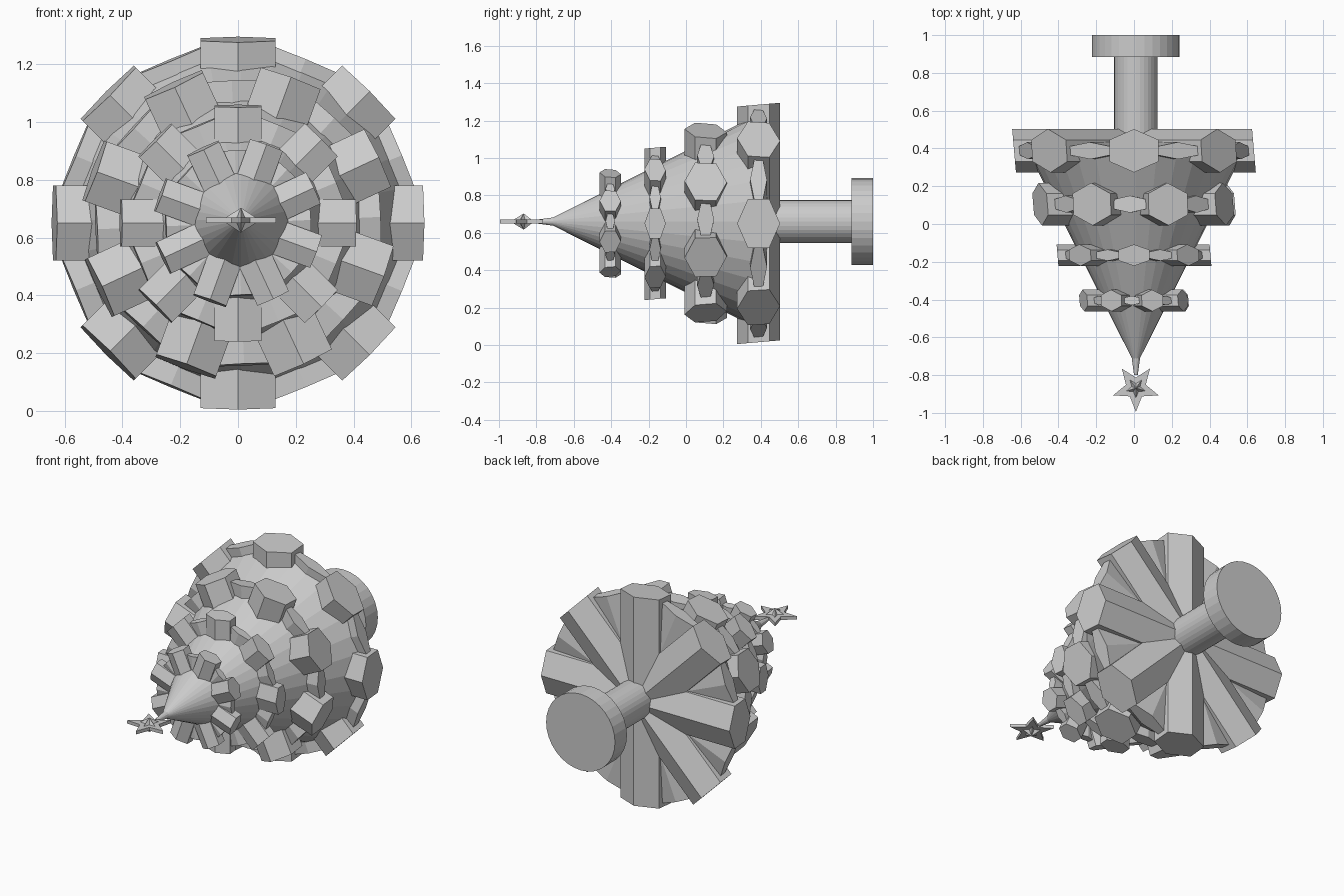
import bpy, bmesh
from math import sin, cos, pi, radians
from mathutils import Vector

if "Cube" in bpy.data.objects:
    bpy.data.objects.remove(bpy.data.objects["Cube"], do_unlink=True)

grey = bpy.data.materials.new("plain grey")
grey.use_nodes = True
GREY = (0.6, 0.6, 0.6, 1)
grey.diffuse_color = GREY
grey.node_tree.nodes["Principled BSDF"].inputs["Base Color"].default_value = GREY

AXIS = Vector((0.01, 0, 0.66))      # trunk, cone and star axis, along y
HUB = Vector((0, 0, 0.65))          # centre of the branch bars


def finish(name, bm):
    bmesh.ops.recalc_face_normals(bm, faces=bm.faces)
    mesh = bpy.data.meshes.new(name)
    bm.to_mesh(mesh)
    bm.free()
    mesh.materials.append(grey)
    obj = bpy.data.objects.new(name, mesh)
    bpy.context.collection.objects.link(obj)


def bridge(bm, a, b):
    """Close a prism between two matching loops."""
    for i in range(len(a)):
        j = (i + 1) % len(a)
        bm.faces.new((a[i], a[j], b[j], b[i]))
    bm.faces.new(a)
    bm.faces.new(b[::-1])


def turned(name, y0, r0, y1, r1, sides=32):
    """Cylinder or cone frustum along y."""
    bm = bmesh.new()
    rings = [[bm.verts.new(AXIS + Vector((r * cos(2 * pi * i / sides), y, r * sin(2 * pi * i / sides))))
              for i in range(sides)] for y, r in ((y0, r0), (y1, r1))]
    bridge(bm, *rings)
    finish(name, bm)


def bars(name, y, half_depth, half_width, reach, start):
    """Four hexagonal bars through the hub, giving eight branch ends."""
    bm = bmesh.new()
    for k in range(4):
        a = radians(start + 45 * k)
        along = Vector((cos(a), 0, sin(a)))
        across = Vector((-sin(a), 0, cos(a)))
        ends = []
        for side in (-1, 1):
            ring = []
            for i in range(6):
                t = i * pi / 3
                dy = half_depth * cos(t)
                w = half_width * sin(t) / sin(pi / 3)
                ring.append(bm.verts.new(HUB + along * (side * reach + 0.087 * dy)
                                         + across * w + Vector((0, y + dy, 0))))
            ends.append(ring)
        bridge(bm, *ends)
    finish(name, bm)


def star_ring(bm, y, outer, inner, z):
    ring = []
    for i in range(10):
        r = inner if i % 2 else outer
        t = -pi / 2 + i * pi / 5
        ring.append(bm.verts.new(AXIS + Vector((r * cos(t), y + r * sin(t), z))))
    return ring


# Tree body, trunk and foot
turned("tree_cone", -0.73, 0.012, 0.40, 0.58)
turned("trunk", 0.30, 0.115, 0.90, 0.115)
turned("trunk_foot", 0.885, 0.232, 1.0, 0.232)
turned("star_stem", -0.80, 0.01, -0.71, 0.022, 12)

# Branch tiers: y, depth, width, reach of wide bars, then of narrow bars, start angle
tiers = [
    (-0.405, 0.057, 0.060, 0.285, 0.025, 0.050, 0.250, 115),
    (-0.165, 0.057, 0.081, 0.405, 0.030, 0.075, 0.365, 90),
    (0.105, 0.113, 0.110, 0.528, 0.045, 0.100, 0.490, 115),
    (0.388, 0.115, 0.130, 0.635, 0.045, 0.120, 0.610, 90),
]
for n, (y, d, w, r, d2, w2, r2, a) in enumerate(tiers, 1):
    bars(f"wide_branches_{n}", y, d, w, r, a)
    bars(f"narrow_branches_{n}", y, d2, w2, r2, a + 22.5)

# Star plate
bm = bmesh.new()
bridge(bm, star_ring(bm, -0.868, 0.127, 0.055, -0.01), star_ring(bm, -0.868, 0.127, 0.055, 0.01))
finish("star_plate", bm)

# Raised star points on both faces of the plate
bm = bmesh.new()
ring = star_ring(bm, -0.868, 0.07, 0.03, 0)
for z in (-0.043, 0.043):
    tip = bm.verts.new(AXIS + Vector((0, -0.868, z)))
    for i in range(10):
        bm.faces.new((ring[i], ring[(i + 1) % 10], tip))
finish("star_center", bm)
